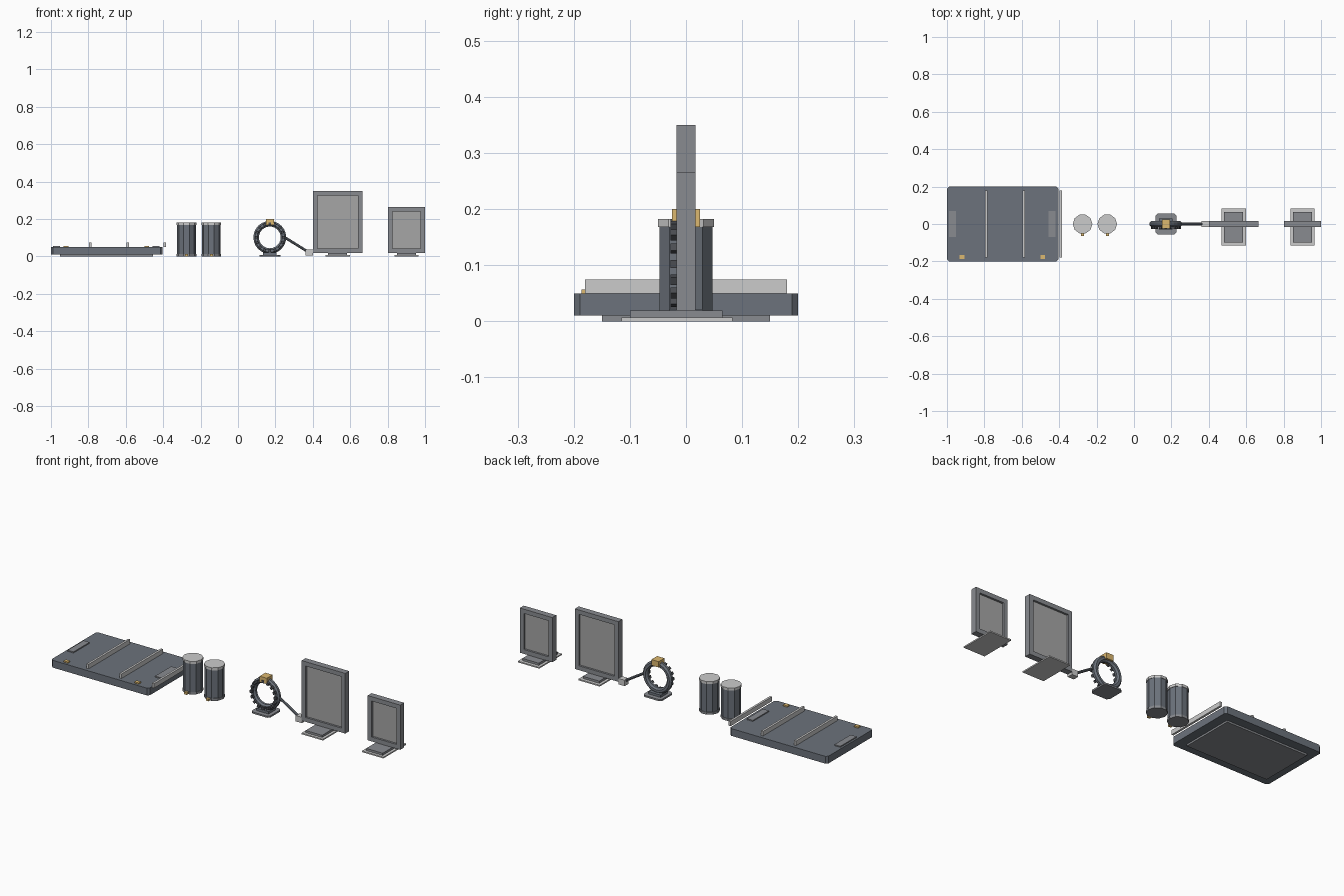
import bpy, bmesh, math
from mathutils import Vector, Matrix

if "Cube" in bpy.data.objects:
    bpy.data.objects.remove(bpy.data.objects["Cube"])


def material(name, rgb):
    m = bpy.data.materials.new(name)
    m.diffuse_color = (*rgb, 1)
    m.use_nodes = True
    m.node_tree.nodes["Principled BSDF"].inputs["Base Color"].default_value = m.diffuse_color
    return m


DARK = material("dark_slate", (0.15, 0.17, 0.20))
MID = material("mid_grey", (0.25, 0.26, 0.28))
LIGHT = material("light_grey", (0.62, 0.63, 0.64))
PANEL = material("panel_grey", (0.38, 0.38, 0.38))
GOLD = material("gold", (0.72, 0.48, 0.16))
BLACK = material("charcoal", (0.07, 0.075, 0.085))


def finish(name, bm, mat):
    me = bpy.data.meshes.new(name)
    bm.to_mesh(me)
    bm.free()
    ob = bpy.data.objects.new(name, me)
    me.materials.append(mat)
    bpy.context.collection.objects.link(ob)
    return ob


def box(name, x, y, z, mat, corner=0.0):
    """Box from (min, max) ranges, optionally with chamfered upright corners."""
    bm = bmesh.new()
    lo, hi = Vector((x[0], y[0], z[0])), Vector((x[1], y[1], z[1]))
    bmesh.ops.create_cube(bm, size=1, matrix=Matrix.Translation((lo + hi) / 2) @ Matrix.Diagonal((*(hi - lo), 1)))
    if corner:
        edges = [e for e in bm.edges if abs(e.verts[0].co.z - e.verts[1].co.z) > 1e-5]
        bmesh.ops.bevel(bm, geom=edges, offset=corner, segments=1, affect='EDGES')
    return finish(name, bm, mat)


def prism(name, a, b, r, sides, mat, turn=0.0):
    """Cylinder running from point a to point b."""
    a, b = Vector(a), Vector(b)
    d = b - a
    rot = d.to_track_quat('Z', 'Y').to_matrix().to_4x4() if abs(d.x) + abs(d.y) > 1e-6 else Matrix()
    bm = bmesh.new()
    bmesh.ops.create_cone(bm, cap_ends=True, segments=sides, radius1=r, radius2=r, depth=d.length,
                          matrix=Matrix.Translation((a + b) / 2) @ rot @ Matrix.Rotation(turn, 4, 'Z'))
    return finish(name, bm, mat)


# Low platform with plinth, cross bars, end pads and front markers
box("platform_plinth", (-0.953, -0.455), (-0.15, 0.15), (0, 0.01), MID)
box("platform_slab", (-1, -0.404), (-0.2, 0.2), (0.01, 0.05), DARK, 0.011)
for i, x in enumerate((-0.79, -0.59, -0.391)):
    box(f"cross_bar_{i}", (x - 0.006, x + 0.006), (-0.18, 0.18), (0.05, 0.075), LIGHT)
for i, x in enumerate((-0.971, -0.438)):
    box(f"end_pad_{i}", (x - 0.018, x + 0.018), (-0.07, 0.07), (0.05, 0.056), MID)
for i, x in enumerate((-0.919, -0.488)):
    box(f"platform_marker_{i}", (x - 0.013, x + 0.013), (-0.186, -0.166), (0.05, 0.057), GOLD)

# Pair of ten-sided canisters
for i, x in enumerate((-0.275, -0.143)):
    t = math.pi / 2
    prism(f"canister_base_{i}", (x, 0, 0), (x, 0, 0.013), 0.0525, 10, MID, t)
    prism(f"canister_body_{i}", (x, 0, 0.013), (x, 0, 0.168), 0.05, 10, DARK, t)
    prism(f"canister_lid_{i}", (x, 0, 0.168), (x, 0, 0.182), 0.0525, 10, LIGHT, t)
    box(f"canister_tab_{i}", (x - 0.008, x + 0.008), (-0.064, -0.048), (0, 0.012), GOLD)

# Upright ring with studs on its front face
RC, RZ, RR = 0.17, 0.102, 0.073
bm = bmesh.new()
bmesh.ops.create_circle(bm, segments=8, radius=0.016,
                        matrix=Matrix.Translation((RC + RR, 0, RZ)) @ Matrix.Rotation(math.pi / 2, 4, 'X')
                        @ Matrix.Rotation(math.pi / 2, 4, 'X') @ Matrix.Rotation(math.pi / 8, 4, 'Z'))
bmesh.ops.spin(bm, geom=bm.verts[:] + bm.edges[:], cent=(RC, 0, RZ), axis=(0, 1, 0),
               angle=2 * math.pi, steps=24, use_merge=True)
bmesh.ops.remove_doubles(bm, verts=bm.verts, dist=1e-5)
bmesh.ops.recalc_face_normals(bm, faces=bm.faces)
finish("ring", bm, DARK)

bm = bmesh.new()
for i in range(16):
    m = (Matrix.Translation((RC, -0.02, RZ)) @ Matrix.Rotation(i * math.pi / 8, 4, 'Y')
         @ Matrix.Translation((RR, 0, 0)) @ Matrix.Diagonal((0.014, 0.016, 0.014, 1)))
    bmesh.ops.create_cube(bm, size=1, matrix=m)
finish("ring_studs", bm, BLACK)

# Ring foot, top block and slanting arm
box("ring_foot", (0.115, 0.227), (-0.055, 0.055), (0, 0.009), MID, 0.012)
box("ring_saddle", (0.133, 0.207), (-0.03, 0.03), (0.009, 0.022), DARK)
box("ring_top_block", (0.149, 0.193), (-0.025, 0.025), (0.168, 0.2), GOLD)
prism("arm", (0.25, 0, 0.102), (0.382, 0, 0.02), 0.007, 8, DARK)
box("arm_grip", (0.362, 0.4), (-0.016, 0.016), (0.005, 0.037), LIGHT)


def framed_screen(tag, x0, x1, top):
    """Four-bar frame around a recessed pane, on a two-layer stand."""
    y, z0, w = (-0.017, 0.017), 0.019, 0.024
    bm = bmesh.new()
    outer = [(x0, z0), (x1, z0), (x1, top), (x0, top)]
    inner = [(x0 + w, z0 + w), (x1 - w, z0 + w), (x1 - w, top - w), (x0 + w, top - w)]
    loops = [[bm.verts.new((p[0], yy, p[1])) for p in pts]
             for pts, yy in ((outer, y[0]), (outer, y[1]), (inner, y[1]), (inner, y[0]))]
    for a, b in zip(loops, loops[1:] + loops[:1]):
        for k in range(4):
            j = (k + 1) % 4
            bm.faces.new((a[k], a[j], b[j], b[k]))
    bmesh.ops.recalc_face_normals(bm, faces=bm.faces)
    finish(tag + "_frame", bm, MID)
    box(tag + "_pane", (x0 + w, x1 - w), (-0.006, 0.006), (z0 + w, top - w), PANEL)
    c = (x0 + x1) / 2
    box(tag + "_stand_plate", (c - 0.065, c + 0.065), (-0.115, 0.083), (0, 0.007), LIGHT)
    box(tag + "_stand_block", (c - 0.05, c + 0.05), (-0.1, 0.065), (0.007, 0.019), MID)


framed_screen("large_screen", 0.4, 0.665, 0.35)
framed_screen("small_screen", 0.802, 1.0, 0.265)
